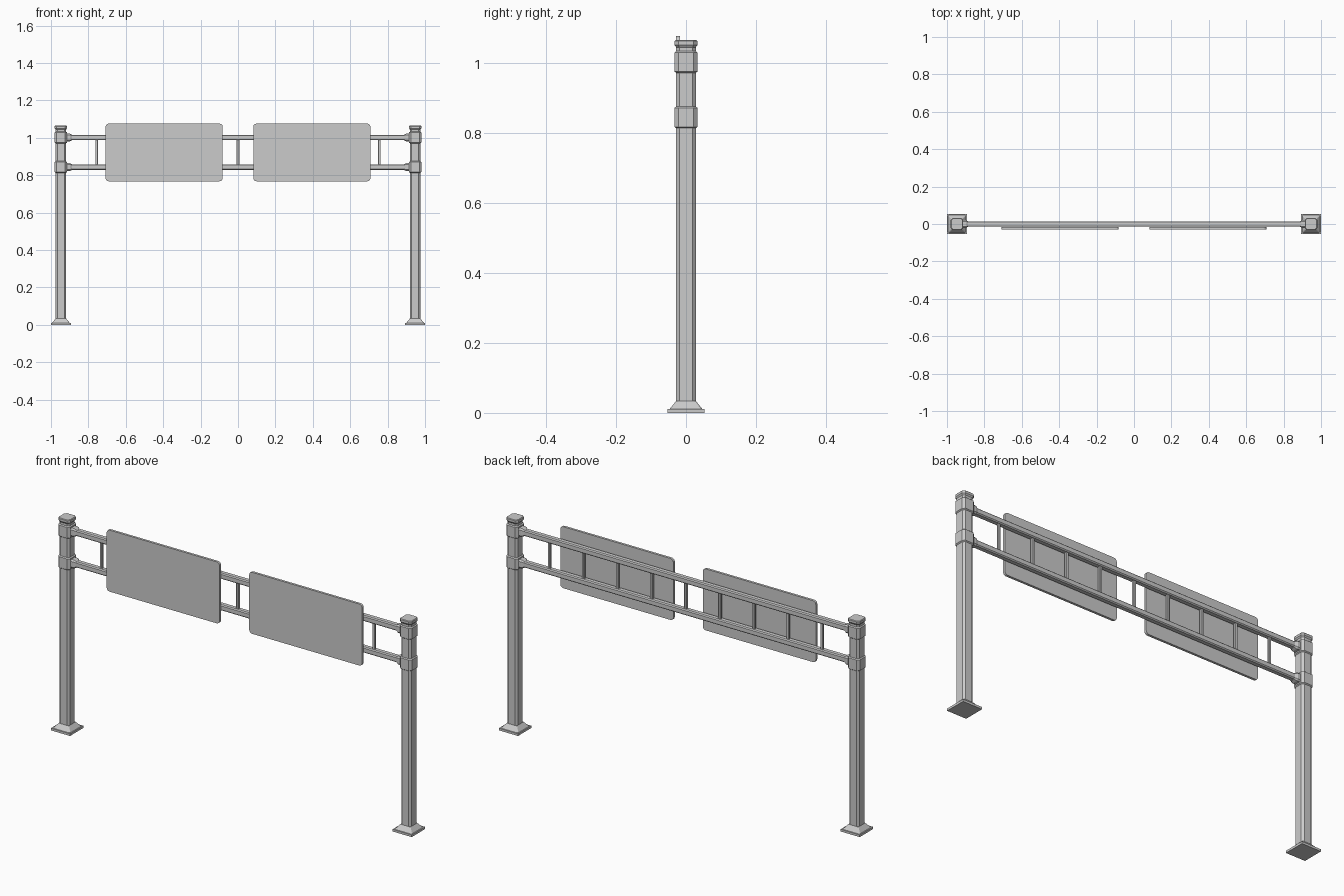
import bpy, bmesh
from mathutils import Matrix, Vector

cube = bpy.data.objects.get("Cube")
if cube:
    bpy.data.objects.remove(cube, do_unlink=True)

GREY = (0.6, 0.6, 0.6, 1)
steel = bpy.data.materials.new("grey_steel")
steel.use_nodes = True
steel.diffuse_color = GREY
steel.node_tree.nodes["Principled BSDF"].inputs["Base Color"].default_value = GREY


def finish(name, bm):
    bmesh.ops.recalc_face_normals(bm, faces=bm.faces)
    mesh = bpy.data.meshes.new(name)
    bm.to_mesh(mesh)
    bm.free()
    mesh.materials.append(steel)
    obj = bpy.data.objects.new(name, mesh)
    bpy.context.collection.objects.link(obj)
    return obj


def loft(name, rings, origin, along_x=0, cut=0.33):
    """Stack chamfered square rings (half width, height); along_x tips the axis to +x or -x."""
    bm = bmesh.new()
    loops = []
    for half, h in rings:
        k = half * (1 - cut)
        outline = [(half, -k), (half, k), (k, half), (-k, half),
                   (-half, k), (-half, -k), (-k, -half), (k, -half)]
        if not cut:
            outline = [(half, -half), (half, half), (-half, half), (-half, -half)]
        loops.append([bm.verts.new((x, y, h)) for x, y in outline])
    n = len(loops[0])
    for a, b in zip(loops, loops[1:]):
        for i in range(n):
            j = (i + 1) % n
            bm.faces.new((a[i], a[j], b[j], b[i]))
    bm.faces.new(loops[0][::-1])
    bm.faces.new(loops[-1])
    if along_x:
        bm.transform(Matrix.Rotation(along_x * 1.5708, 4, 'Y'))
    bm.transform(Matrix.Translation(Vector(origin)))
    return finish(name, bm)


POST_X = 0.947
BEAMS = {"upper": 1.002, "lower": 0.844}

for side, s in (("left", 1), ("right", -1)):
    x = s * POST_X
    # Post, foot and cap
    loft(f"{side}_post", [(0.028, 0.01), (0.028, 1.055)], (x, 0, 0))
    loft(f"{side}_base_plate", [(0.053, 0), (0.053, 0.011)], (x, 0, 0), cut=0)
    loft(f"{side}_base_flare", [(0.047, 0.011), (0.028, 0.034)], (x, 0, 0), cut=0.1)
    loft(f"{side}_post_cap", [(0.028, 1.044), (0.033, 1.051), (0.033, 1.062), (0.030, 1.065)], (x, 0, 0))
    for level, z in BEAMS.items():
        # Clamp around the post and socket that holds the beam
        loft(f"{side}_{level}_clamp", [(0.028, -0.031), (0.033, -0.027), (0.033, 0.027), (0.028, 0.031)],
             (x, 0, z))
        loft(f"{side}_{level}_socket", [(0.021, 0.02), (0.021, 0.048), (0.015, 0.060)],
             (x, 0, z), along_x=-s)

# Horizontal beams
for level, z in BEAMS.items():
    loft(f"{level}_beam", [(0.0145, -0.91), (0.0145, 0.91)], (0, 0, z), along_x=1)

# Evenly spaced rungs
for i in range(-4, 5):
    loft(f"rung_{i + 5}", [(0.007, 0.85), (0.007, 0.995)], (i * 0.189, 0, 0))

# Sign panels with rounded corners
for side, s in (("left", 1), ("right", -1)):
    bm = bmesh.new()
    bmesh.ops.create_cube(bm, size=1)
    bm.transform(Matrix.Translation((s * 0.395, -0.0225, 0.922)) @ Matrix.Diagonal((0.626, 0.012, 0.308, 1)))
    corners = [e for e in bm.edges if abs(e.verts[0].co.y - e.verts[1].co.y) > 0.005]
    bmesh.ops.bevel(bm, geom=corners, offset=0.016, segments=4, profile=0.5, affect='EDGES')
    finish(f"{side}_sign_panel", bm)
